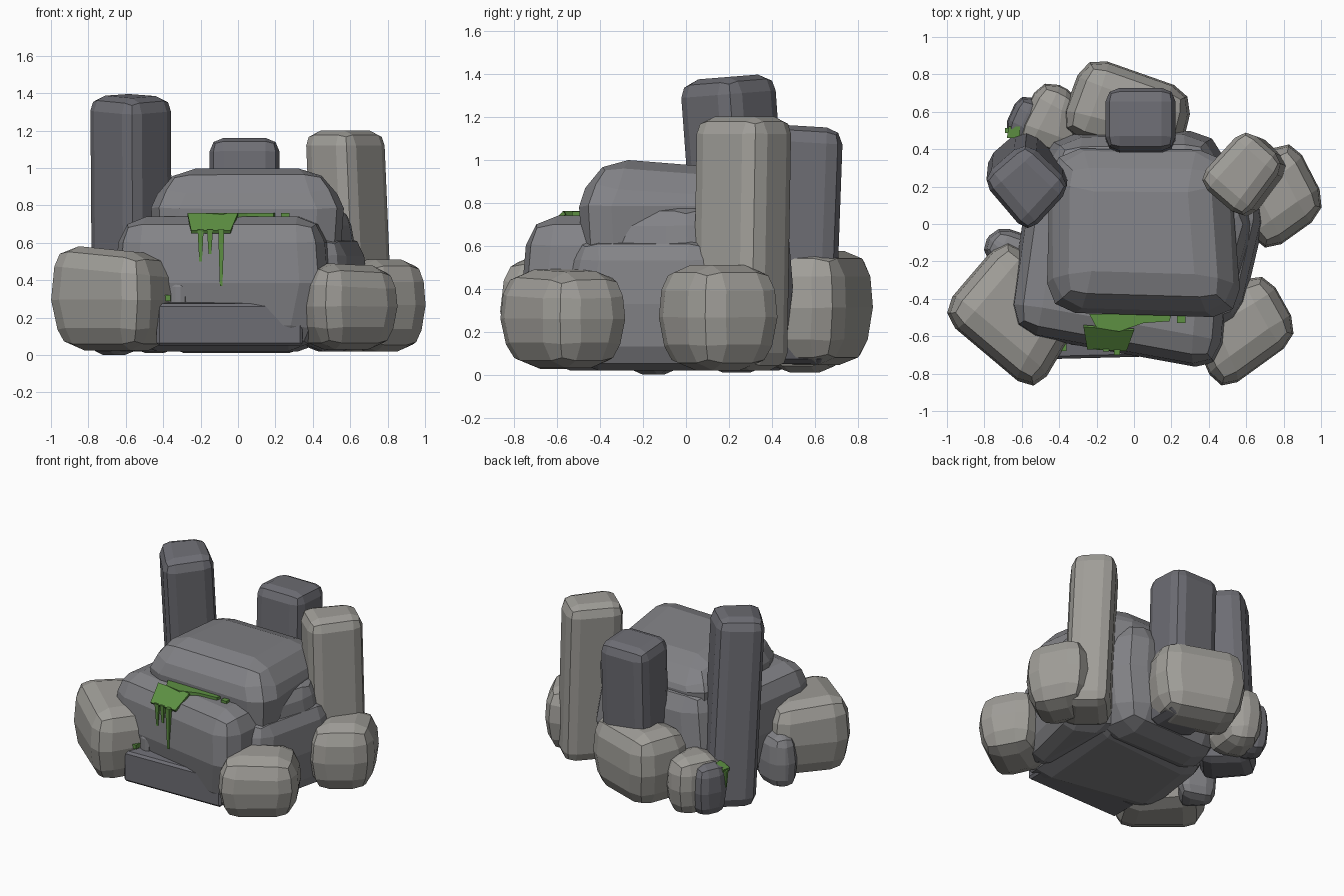
import bpy, bmesh
from mathutils import Vector

if "Cube" in bpy.data.objects:
    bpy.data.objects.remove(bpy.data.objects["Cube"])


def material(name, rgb):
    m = bpy.data.materials.new(name)
    m.diffuse_color = (*rgb, 1)
    m.use_nodes = True
    m.node_tree.nodes["Principled BSDF"].inputs["Base Color"].default_value = m.diffuse_color
    return m


MOSS = material("moss", (.11, .28, .055))
DARK = material("dark_stone", (.225, .225, .24))
DEEP = material("deep_stone", (.155, .155, .175))
PALE = material("pale_stone", (.35, .34, .315))


def finish(name, bm, mat):
    bmesh.ops.recalc_face_normals(bm, faces=bm.faces[:])
    me = bpy.data.meshes.new(name)
    bm.to_mesh(me)
    bm.free()
    ob = bpy.data.objects.new(name, me)
    bpy.context.collection.objects.link(ob)
    me.materials.append(mat)
    return ob


def loft(bm, *levels):
    """Closed skin over rings of points; returns the rings of vertices."""
    rings = [[bm.verts.new(p) for p in lv] for lv in levels]
    n = len(rings[0])
    bm.faces.new(rings[0][::-1])
    bm.faces.new(rings[-1])
    for a, b in zip(rings, rings[1:]):
        for i in range(n):
            bm.faces.new((a[i], a[(i + 1) % n], b[(i + 1) % n], b[i]))
    return rings


def stone(name, mat, quad, z0, z1, bevel, foot=(0, 0), slope=(0, 0), top=1.0, base=1.0,
          belly=.5, segs=2):
    """Chamfered block: outline at the belly, scaled top and base, leaning foot, sloped top."""
    pts = [Vector(p) for p in quad]
    c = sum(pts, Vector((0, 0))) / len(pts)
    # grow corners so that the chamfered outline meets the given points
    pts = [p + (p - c).normalized() * bevel * 0.41 for p in pts]

    def ring(t, scale):
        out = []
        for p in pts:
            d = (p - c) * scale
            z = z0 + (z1 - z0) * t
            if t == 1:
                z += slope[0] * d.x + slope[1] * d.y
            out.append((c.x + d.x + foot[0] * (1 - t), c.y + d.y + foot[1] * (1 - t), z))
        return out

    bm = bmesh.new()
    if top == base == 1:
        loft(bm, ring(0, 1), ring(1, 1))
        edges = bm.edges[:]
    else:
        mid = set(loft(bm, ring(0, base), ring(belly, 1), ring(1, top))[1])
        edges = [e for e in bm.edges if not (e.verts[0] in mid and e.verts[1] in mid)]
    bmesh.ops.bevel(bm, geom=edges, offset=bevel, segments=segs,
                    profile=0.5, affect='EDGES', clamp_overlap=True)
    return finish(name, bm, mat)


def slab(name, pts, thick):
    bm = bmesh.new()
    t = Vector(thick)
    loft(bm, pts, [Vector(p) + t for p in pts])
    return finish(name, bm, MOSS)


def drip(name, x, y, z_top, z_low, w=0.016):
    def ring(z, r):
        return [(x - r, y - r, z), (x + r, y - r, z), (x + r, y + r, z), (x - r, y + r, z)]
    bm = bmesh.new()
    loft(bm, ring(z_low, w * 0.45), ring(z_top, w))
    return finish(name, bm, MOSS)


# Central mound
stone("main_rock", DARK, [(-.63, -.55), (.43, -.745), (.52, .3), (-.52, .2)], .02, .74, .14,
      top=.95, base=.86)
stone("back_mound", DARK, [(-.52, 0), (.5, 0), (.4, .47), (-.41, .45)], .01, .8, .15,
      top=.88, base=.82)
stone("side_rock", DARK, [(.34, -.56), (.55, -.5), (.69, .1), (.3, .32)], .02, .64, .13,
      top=.85, base=.86)
stone("shoulder_rock", DARK, [(.2, -.36), (.52, -.37), (.61, .0), (.5, .32), (.2, .32)], .3, .79,
      .1, top=.82, base=1.02)
stone("top_rock", DARK, [(-.42, -.43), (.53, -.46), (.46, .35), (-.4, .36)], .4, .98, .15,
      slope=(0, -.08), top=.83, base=.95, belly=.68)

# Front step and pebble
stone("front_step", DEEP, [(-.43, -.72), (.34, -.7), (.34, -.5), (-.43, -.5)], .05, .285, .015,
      slope=(0, .1), segs=1)
stone("pebble", DARK, [(-.36, -.63), (-.28, -.64), (-.28, -.5), (-.36, -.5)], .2, .4, .035)

# Standing pillars
stone("left_pillar", DEEP, [(-.58, .41), (-.79, .23), (-.57, -.03), (-.36, .2)], .02, 1.385, .08,
      foot=(.01, .1), slope=(0, .08))
stone("center_pillar", DEEP, [(-.13, .415), (.2, .415), (.2, .71), (-.13, .71)], .05, 1.155,
      .075, foot=(0, -.04), slope=(0, -.06))
stone("right_pillar", PALE, [(.59, .49), (.78, .32), (.58, .05), (.36, .24)], .02, 1.2, .08,
      foot=(.05, -.02))

# Ring of pale boulders: outline, base z, top z, top slope
boulders = {
    "front_left": ([(-1, -.48), (-.54, -.87), (-.33, -.5), (-.67, -.09)], .025, .56, (-.1, 0)),
    "front_right": ([(.47, -.87), (.85, -.59), (.68, -.28), (.31, -.5)], .03, .485, (-.05, 0)),
    "right": ([(.7, -.13), (1, .09), (.83, .43), (.53, .2)], .02, .51, (0, 0)),
    "back": ([(-.23, .87), (.28, .69), (.2, .35), (-.37, .5)], .045, .575, (0, 0)),
    "back_left": ([(-.48, .75), (-.3, .65), (-.33, .35), (-.63, .46)], .01, .43, (0, 0)),
}
for name, (quad, z0, z1, slope) in boulders.items():
    stone(name + "_boulder", PALE, quad, z0, z1, .12 if z1 > .45 else .1, slope=slope,
          top=.93, base=.86)

# Small dark stones
stone("back_left_stone", DEEP, [(-.6, .68), (-.68, .5), (-.52, .4), (-.45, .6)], .02, .39, .07,
      top=.9, base=.85)
stone("left_stone", DARK, [(-.72, -.03), (-.8, -.14), (-.65, -.3), (-.5, -.1)], 0, .38, .07,
      top=.85, base=.9)

# Moss hanging over the front
slab("moss_patch", [(-.27, -.54, .745), (0, -.56, .745), (-.04, -.67, .65), (-.25, -.66, .65)],
     (0, -.01, .015))
for i, (x, y, z) in enumerate([(-.2, -.655, .5), (-.15, -.665, .54), (-.09, -.685, .37)]):
    drip(f"moss_drip_{i + 1}", x, y, .67, z)
slab("moss_ledge", [(-.24, -.48, .735), (.2, -.48, .735), (.19, -.52, .735), (.05, -.53, .735),
                    (-.08, -.575, .735), (-.2, -.555, .735)], (0, 0, .025))
slab("moss_spot", [(.23, -.48, .735), (.275, -.48, .735), (.275, -.53, .735), (.23, -.53, .735)],
     (0, 0, .023))
slab("moss_step", [(-.4, -.68, .29), (-.36, -.68, .29), (-.36, -.6, .29), (-.4, -.6, .29)],
     (0, 0, .03))

# Moss on the small back stone
slab("moss_back", [(-.68, .46, .33), (-.61, .46, .37), (-.61, .52, .37), (-.67, .52, .33)],
     (0, 0, .02))
drip("moss_back_drip", -.675, .5, .34, .22, .014)
